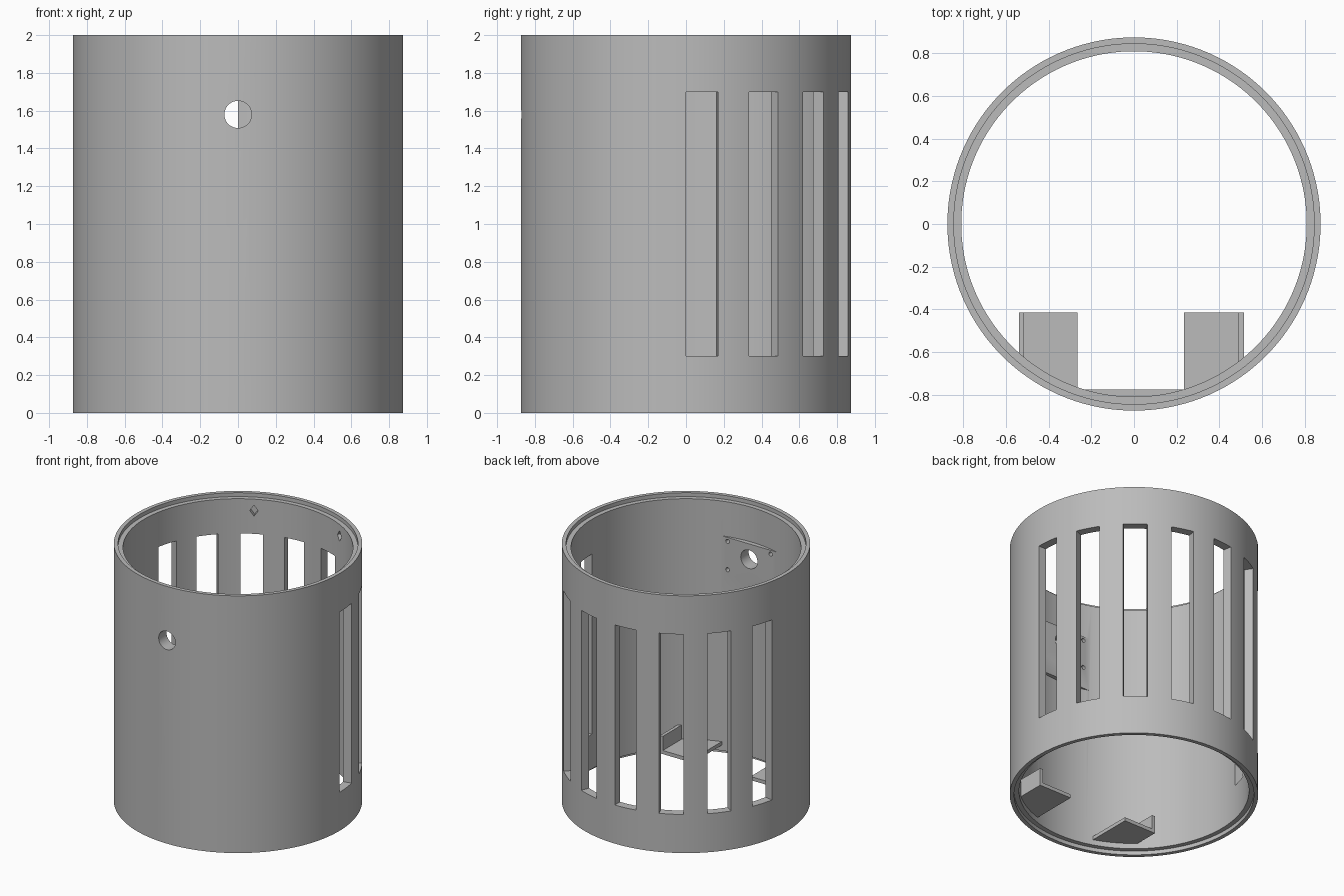
import bpy, bmesh
from math import radians, sin, cos, sqrt, asin, pi
from mathutils import Matrix, Vector

cube = bpy.data.objects.get("Cube")
if cube:
    bpy.data.objects.remove(cube, do_unlink=True)

OUTER, LIP, INNER, HEIGHT, STEP = 0.875, 0.845, 0.81, 2.0, 0.03
SEGMENTS = 128

grey = bpy.data.materials.new("plain grey")
grey.use_nodes = True
colour = (0.5, 0.5, 0.5, 1)
grey.diffuse_color = colour
grey.node_tree.nodes["Principled BSDF"].inputs["Base Color"].default_value = colour


def make_object(name, bm):
    bmesh.ops.recalc_face_normals(bm, faces=bm.faces)
    mesh = bpy.data.meshes.new(name)
    bm.to_mesh(mesh)
    bm.free()
    mesh.materials.append(grey)
    obj = bpy.data.objects.new(name, mesh)
    bpy.context.collection.objects.link(obj)
    return obj


def prism(name, outline, z0, z1):
    """Extrude a plan outline from z0 to z1."""
    bm = bmesh.new()
    face = bm.faces.new([bm.verts.new((x, y, z0)) for x, y in outline])
    top = bmesh.ops.extrude_face_region(bm, geom=[face])["geom"]
    verts = [v for v in top if isinstance(v, bmesh.types.BMVert)]
    bmesh.ops.translate(bm, verts=verts, vec=(0, 0, z1 - z0))
    return make_object(name, bm)


def radial_pin(name, start, end, radius, sides, stretch=1.0):
    """A straight pin between two points at the same height."""
    start, end = Vector(start), Vector(end)
    bm = bmesh.new()
    bmesh.ops.create_cone(bm, cap_ends=True, segments=sides, radius1=radius,
                          radius2=radius, depth=(end - start).length)
    turn = (end - start).to_track_quat('Z', 'Y').to_matrix().to_4x4()
    bm.transform(Matrix.Translation((start + end) / 2) @
                 Matrix.Diagonal((1, 1, stretch, 1)) @ turn)
    return make_object(name, bm)


def front_arc(x_from, x_to, radius, steps=16):
    """Plan points along the front wall between two x positions."""
    a, b = asin(x_from / radius), asin(x_to / radius)
    angles = [a + (b - a) * i / steps for i in range(steps + 1)]
    return [(radius * sin(t), -radius * cos(t)) for t in angles]


def combine(target, tool, operation):
    mod = target.modifiers.new("combine", 'BOOLEAN')
    mod.operation, mod.solver, mod.object = operation, 'EXACT', tool
    bpy.context.view_layer.objects.active = target
    bpy.ops.object.modifier_apply(modifier=mod.name)
    bpy.data.objects.remove(tool, do_unlink=True)


# Tube body with a stepped lip at both ends
profile = [(OUTER, 0), (OUTER, HEIGHT), (LIP, HEIGHT), (LIP, HEIGHT - STEP),
           (INNER, HEIGHT - STEP), (INNER, STEP), (LIP, STEP), (LIP, 0)]
bm = bmesh.new()
rings = []
for i in range(SEGMENTS):
    t = 2 * pi * (i + 0.5) / SEGMENTS
    rings.append([bm.verts.new((r * cos(t), r * sin(t), z)) for r, z in profile])
for i, ring in enumerate(rings):
    after = rings[(i + 1) % SEGMENTS]
    for j in range(len(profile)):
        k = (j + 1) % len(profile)
        bm.faces.new((ring[j], after[j], after[k], ring[k]))
body = make_object("tube_body", bm)

# Flat mounting pad inside the front wall
PAD_Y = -0.775
half = sqrt(INNER ** 2 - PAD_Y ** 2) + 0.012
pad = prism("mounting_pad", [(half, PAD_Y), (-half, PAD_Y)] +
            front_arc(-half, half, 0.84), 1.28, 1.7)
combine(body, pad, 'UNION')

# Tall slots around the back half
for i in range(8):
    a, b = radians(22.5 * i), radians(22.5 * i + 11.25)
    outline = [(r * cos(t), r * sin(t))
               for r, t in ((0.7, a), (1, a), (1, b), (0.7, b))]
    combine(body, prism("slot_cutter", outline, 0.3, 1.7), 'DIFFERENCE')

# Round opening through the front, with four blind screw holes around it
combine(body, radial_pin("opening_cutter", (0, -0.7, 1.58), (0, -1, 1.58), 0.072, 48),
        'DIFFERENCE')
for x in (-0.185, 0.185):
    for z in (1.45, 1.67):
        combine(body, radial_pin("screw_cutter", (x, -0.7, z), (x, -0.825, z), 0.016, 16),
                'DIFFERENCE')

# Diamond recesses inside the back wall near the top
for angle in (radians(63), radians(117)):
    ray = Vector((cos(angle), sin(angle), 0))
    recess = radial_pin("recess_cutter", ray * 0.75, ray * 0.845, 0.03, 4, 1.4)
    recess.data.transform(Matrix.Translation((0, 0, 1.88)))
    combine(body, recess, 'DIFFERENCE')

# Corner brackets near the bottom: shelf plus outer upright flange
BACK_Y, WALL = -0.415, 0.83
for side, near, inner, outer in (("right", -0.265, -0.515, -0.54),
                                 ("left", 0.235, 0.49, 0.515)):
    for part, a, b, top in (("shelf", near, outer, 0.1), ("flange", inner, outer, 0.21)):
        prism(f"{side}_bracket_{part}", [(a, BACK_Y), (b, BACK_Y)] +
              front_arc(b, a, WALL), 0.072, top)

# Smooth curved walls, keep hard edges
bpy.ops.object.select_all(action='DESELECT')
body.select_set(True)
bpy.context.view_layer.objects.active = body
bpy.ops.object.shade_smooth_by_angle(angle=radians(25))
